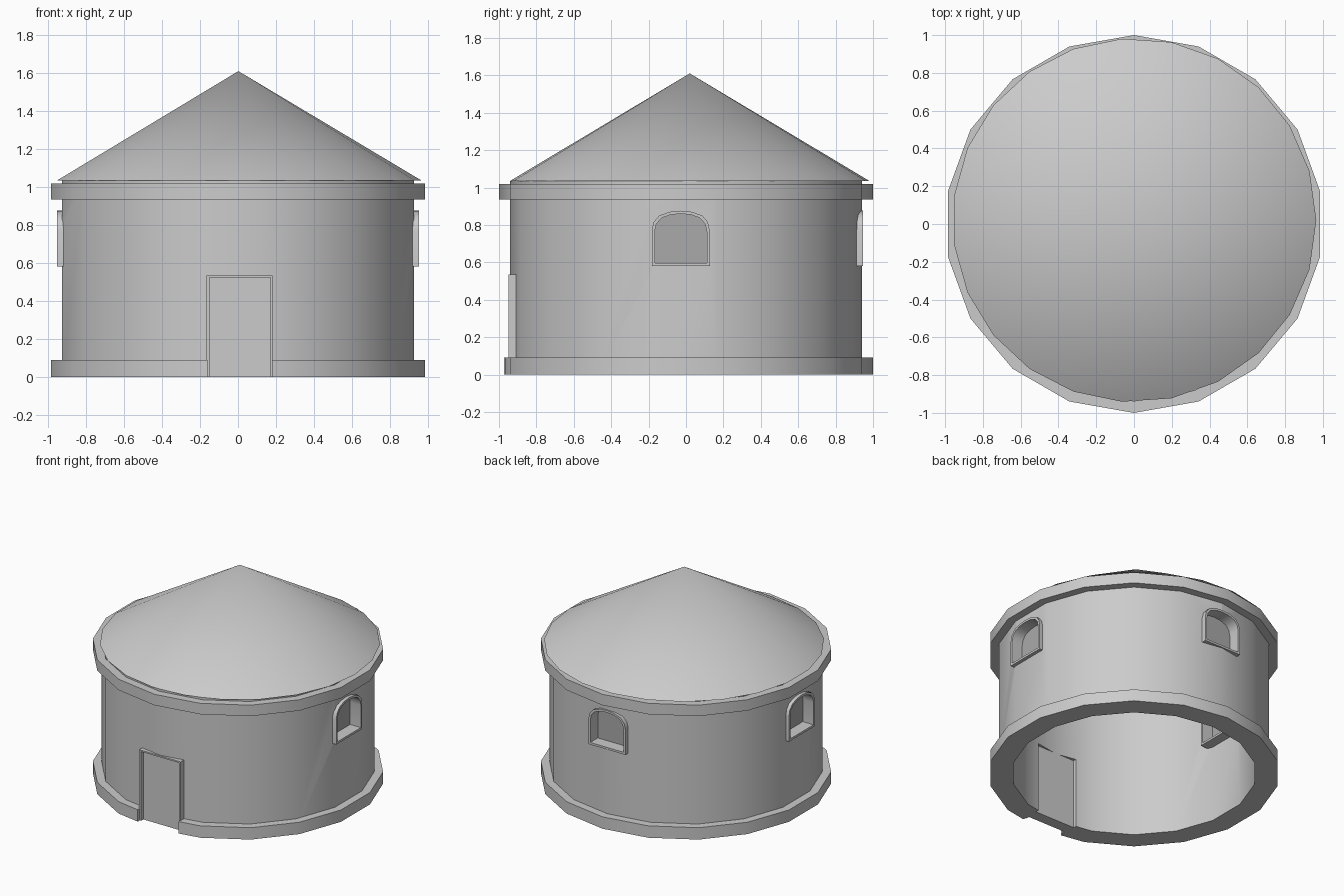
import bpy, bmesh, math
from mathutils import Matrix

if "Cube" in bpy.data.objects:
    bpy.data.objects.remove(bpy.data.objects["Cube"])


def make(name, bm, smooth=True):
    bmesh.ops.recalc_face_normals(bm, faces=bm.faces)
    me = bpy.data.meshes.new(name)
    bm.to_mesh(me)
    bm.free()
    ob = bpy.data.objects.new(name, me)
    bpy.context.collection.objects.link(ob)
    if smooth:
        shade(ob)
    return ob


def shade(ob):
    bpy.ops.object.select_all(action='DESELECT')
    ob.select_set(True)
    bpy.context.view_layer.objects.active = ob
    bpy.ops.object.shade_smooth_by_angle(angle=math.radians(30))


def tube(name, r_in, r_out, z0, z1, n=18):
    """Closed ring with a rectangular section."""
    bm = bmesh.new()
    sect = [(r_in, z0), (r_out, z0), (r_out, z1), (r_in, z1)]
    rings = []
    for i in range(n):
        a = math.pi / 2 + math.tau * i / n
        rings.append([bm.verts.new((r * math.cos(a), r * math.sin(a), z)) for r, z in sect])
    for i in range(n):
        p, q = rings[i], rings[(i + 1) % n]
        for k in range(4):
            m = (k + 1) % 4
            bm.faces.new((p[k], q[k], q[m], p[m]))
    return make(name, bm)


def panel(name, outer, y0, y1, angle=0, inner=None, smooth=True):
    """Extrude an x-z outline from y0 to y1, hollow if an inner outline is given."""
    bm = bmesh.new()
    loops = [[bm.verts.new((x, y, z)) for x, z in prof]
             for prof in ([outer, inner] if inner else [outer]) for y in (y0, y1)]
    n = len(outer)
    pairs = [(0, 1), (2, 3), (0, 2), (1, 3)] if inner else [(0, 1)]
    for a, b in pairs:
        for i in range(n):
            j = (i + 1) % n
            bm.faces.new((loops[a][i], loops[a][j], loops[b][j], loops[b][i]))
    if not inner:
        bm.faces.new(loops[0])
        bm.faces.new(loops[1])
    bm.transform(Matrix.Rotation(math.radians(angle), 4, 'Z'))
    return make(name, bm, smooth)


def cut(target, cutters):
    for c in cutters:
        mod = target.modifiers.new("cut", 'BOOLEAN')
        mod.operation, mod.solver, mod.object = 'DIFFERENCE', 'EXACT', c
        bpy.context.view_layer.objects.active = target
        bpy.ops.object.modifier_apply(modifier=mod.name)
    shade(target)


def rect(x0, x1, z0, z1):
    return [(x0, z0), (x1, z0), (x1, z1), (x0, z1)]


def arch(u, inset):
    """Low-poly arched window outline centred on u."""
    half = [(.155, .58), (.155, .77), (.145, .815), (.115, .85), (.06, .87)]
    pts = half + [(0, .876)] + [(-x, z) for x, z in reversed(half)]
    kx, kz = (.155 - inset) / .155, (.296 - 2 * inset) / .296
    return [(u + x * kx, .728 + (z - .728) * kz) for x, z in pts]


# Round wall and the two bands
wall = tube("wall", .84, .94, 0, 1.035)
base = tube("base_band", .93, 1.0, 0, .09)
tube("top_band", .93, 1.0, .935, 1.018)

# Conical roof, nudged slightly back
bm = bmesh.new()
bmesh.ops.create_cone(bm, cap_ends=True, segments=23, radius1=.963, radius2=0, depth=.575)
rim = next(v.co for v in bm.verts if v.co.z < 0 and v.co.xy.length > .5)
turn = Matrix.Rotation(-math.atan2(rim.y, rim.x), 4, 'Z')
bm.transform(Matrix.Translation((.002, .02, 1.035 + .2875)) @ turn)
bmesh.ops.remove_doubles(bm, verts=bm.verts, dist=1e-5)
make("roof", bm)

# Arched windows: frame through the wall with a dark pane halfway
glass = bpy.data.materials.new("dark_pane")
glass.diffuse_color = (.4, .4, .4, 1)
glass.use_nodes = True
glass.node_tree.nodes["Principled BSDF"].inputs["Base Color"].default_value = glass.diffuse_color
cutters = []
for side, angle, u, d in (("right", 90, -.028, .952), ("left", -90, .028, .952), ("back", 180, 0, .947)):
    panel(side + "_window_frame", arch(u, 0), -d, -d + .2, angle, arch(u, .016))
    pane = panel(side + "_window_pane", arch(u, .012), -d + .09, -d + .11, angle)
    pane.data.materials.append(glass)
    cutters.append(panel("cutter", arch(u, .008), -1.2, -.6, angle, smooth=False))

# Door: frame open at the floor, recessed slab
jamb = [(-.165, 0), (-.165, .535), (.183, .535), (.183, 0),
        (.17, 0), (.17, .524), (-.149, .524), (-.149, 0)]
panel("door_frame", jamb, -.948, -.835, smooth=False)
panel("door", rect(-.152, .172, 0, .527), -.92, -.835, smooth=False)
cutters.append(panel("cutter", rect(-.16, .178, -.1, .53), -1.2, -.6, smooth=False))
cut(wall, cutters)
cut(base, [cutters[-1]])
for c in cutters:
    bpy.data.objects.remove(c)
